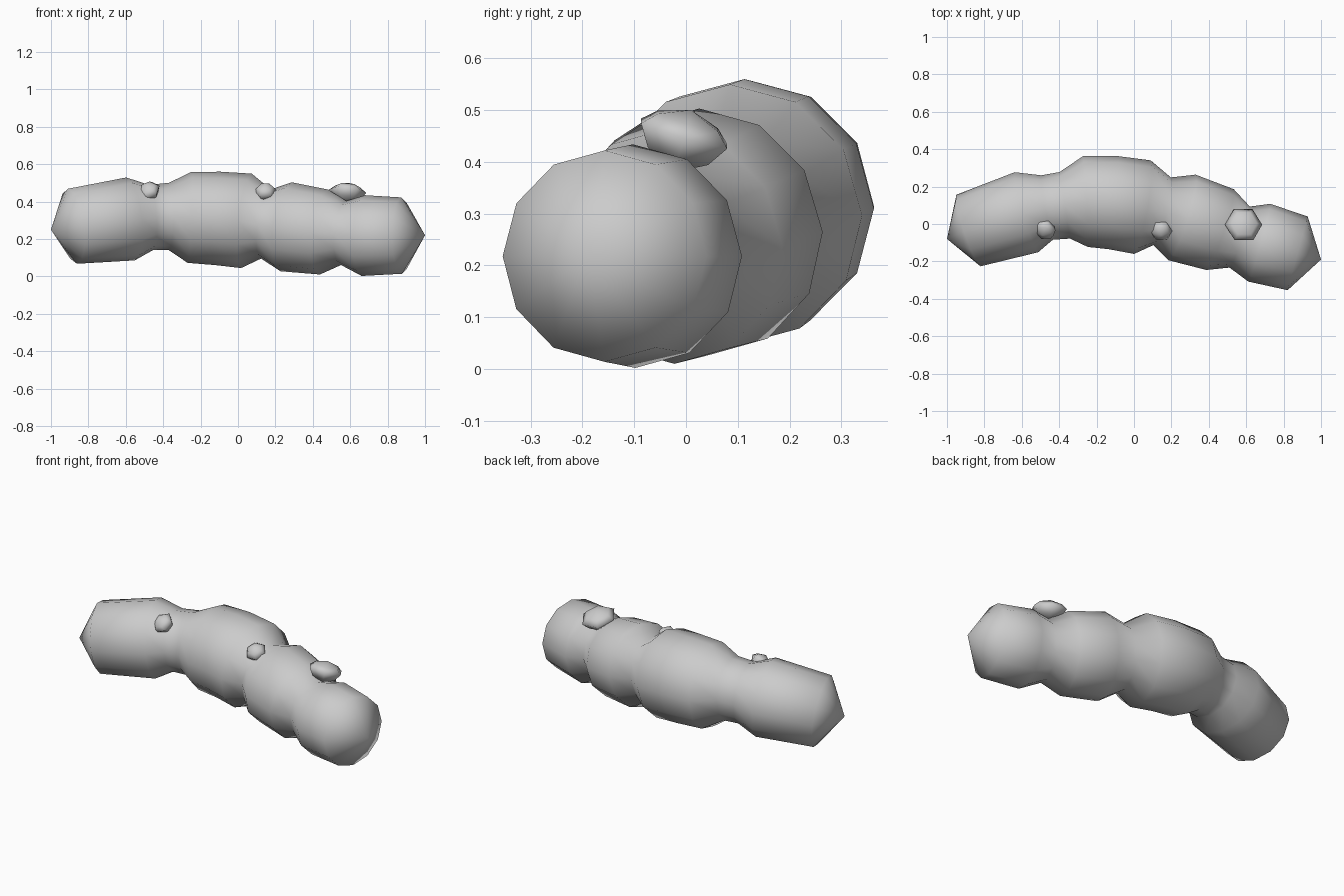
import bpy
import bmesh
from math import cos, sin, tau
from mathutils import Vector

cube = bpy.data.objects.get("Cube")
if cube:
    bpy.data.objects.remove(cube)

grey = bpy.data.materials.new("plain grey")
grey.use_nodes = True
grey.diffuse_color = (0.6, 0.6, 0.6, 1)
grey.node_tree.nodes["Principled BSDF"].inputs["Base Color"].default_value = (0.6, 0.6, 0.6, 1)


def loft(name, stations, sides, up):
    """Skin a closed tube through (centre, radius) stations; end stations are points."""
    bm = bmesh.new()
    centres = [Vector(s[0]) for s in stations]
    start, end = bm.verts.new(centres[0]), bm.verts.new(centres[-1])
    rings = []
    for i in range(1, len(stations) - 1):
        tangent = (centres[i + 1] - centres[i - 1]).normalized()
        side = up.cross(tangent).normalized()
        rise = tangent.cross(side)
        rings.append([bm.verts.new(centres[i] + stations[i][1] *
                                   (side * cos(tau * k / sides) + rise * sin(tau * k / sides)))
                      for k in range(sides)])
    for k in range(sides):
        n = (k + 1) % sides
        bm.faces.new((start, rings[0][n], rings[0][k]))
        bm.faces.new((end, rings[-1][k], rings[-1][n]))
        for a, b in zip(rings, rings[1:]):
            bm.faces.new((a[k], a[n], b[n], b[k]))
    bmesh.ops.recalc_face_normals(bm, faces=bm.faces)
    for face in bm.faces:
        face.smooth = True
    mesh = bpy.data.meshes.new(name)
    bm.to_mesh(mesh)
    bm.free()
    mesh.materials.append(grey)
    obj = bpy.data.objects.new(name, mesh)
    bpy.context.collection.objects.link(obj)
    return obj


# Curved stalk: swollen segments joined by narrow necks, pointed at both ends
stalk = [
    ((-1.0, -0.08, 0.25), 0),
    ((-0.885, -0.035, 0.268), 0.202),
    ((-0.575, 0.063, 0.307), 0.223),
    ((-0.465, 0.088, 0.315), 0.175),
    ((-0.37, 0.10, 0.32), 0.18),
    ((-0.26, 0.12, 0.315), 0.243),
    ((-0.11, 0.114, 0.31), 0.25),
    ((0.045, 0.09, 0.297), 0.254),
    ((0.15, 0.068, 0.28), 0.187),
    ((0.257, 0.035, 0.265), 0.24),
    ((0.46, -0.03, 0.237), 0.228),
    ((0.565, -0.07, 0.232), 0.172),
    ((0.67, -0.10, 0.218), 0.216),
    ((0.875, -0.157, 0.218), 0.204),
    ((1.0, -0.19, 0.22), 0),
]
loft("stalk", stalk, 12, Vector((0, 0, 1)))


# Small six-sided buds growing out of the necks
def bud(name, neck, tip, radius):
    neck, tip = Vector(neck), Vector(tip)
    profile = ((0.55, 0), (0.68, 0.7), (0.83, 1), (0.92, 0.7), (1, 0))
    loft(name, [(neck.lerp(tip, t), radius * r) for t, r in profile], 6, Vector((0, 1, 0)))


bud("left_bud", (0.565, -0.07, 0.232), (0.59, 0.01, 0.50), 0.10)
bud("middle_bud", (0.15, 0.068, 0.28), (0.145, -0.06, 0.495), 0.06)
bud("right_bud", (-0.42, 0.095, 0.318), (-0.49, -0.06, 0.49), 0.063)
